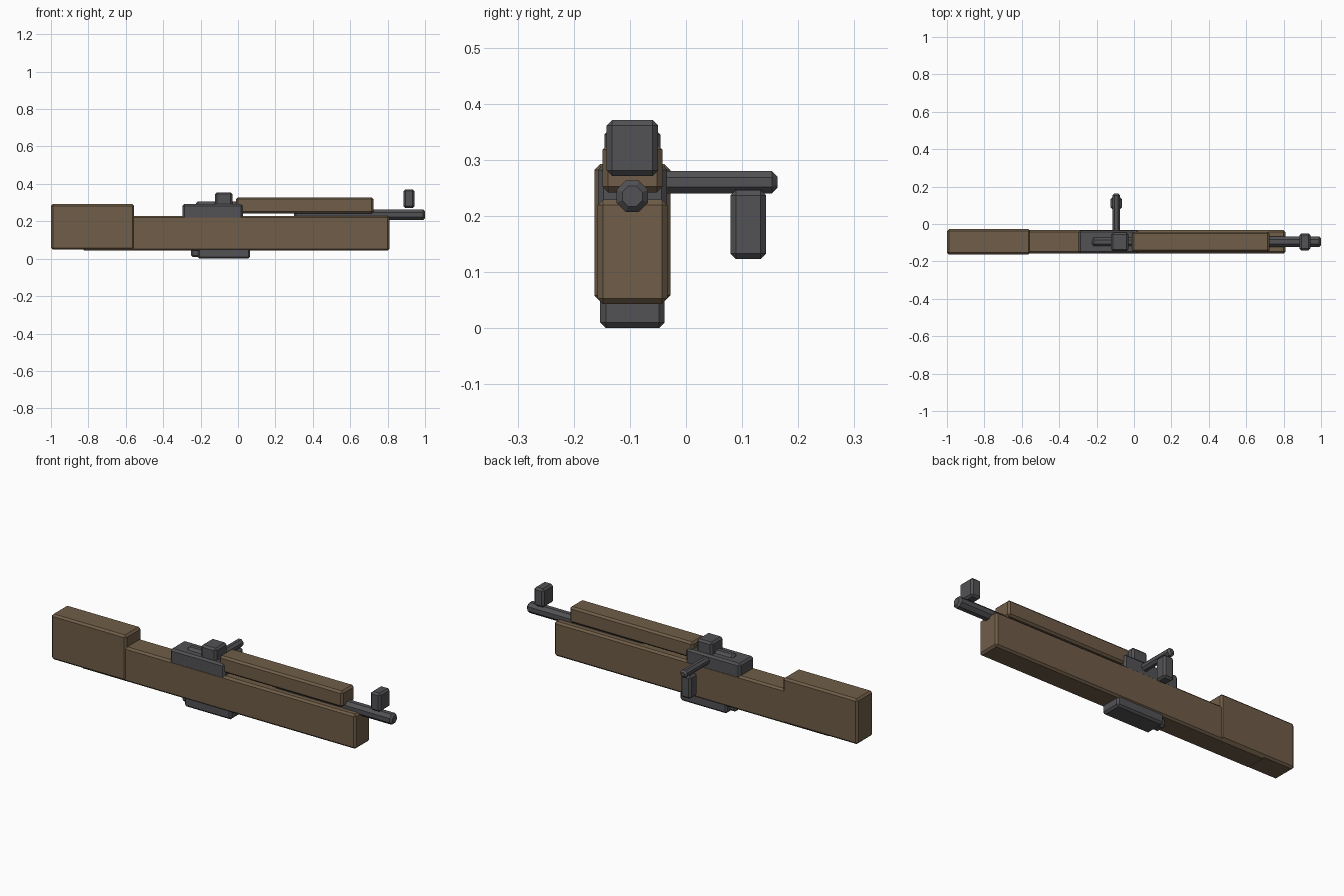
import bpy, bmesh, math
from mathutils import Matrix

if "Cube" in bpy.data.objects:
    bpy.data.objects.remove(bpy.data.objects["Cube"])

YC = -0.0955  # centre line of the long body
BEVEL = 0.01


def material(name, color):
    m = bpy.data.materials.new(name)
    m.diffuse_color = color
    m.use_nodes = True
    m.node_tree.nodes["Principled BSDF"].inputs["Base Color"].default_value = m.diffuse_color
    return m


wood = material("wood", (0.16, 0.11, 0.065, 1))
steel = material("dark_steel", (0.085, 0.085, 0.092, 1))


def finish(name, bm, mat, bevel_edges):
    bmesh.ops.bevel(bm, geom=bevel_edges, offset=BEVEL, segments=1,
                    profile=0.5, affect='EDGES')
    bmesh.ops.recalc_face_normals(bm, faces=bm.faces[:])
    mesh = bpy.data.meshes.new(name)
    bm.to_mesh(mesh)
    bm.free()
    mesh.materials.append(mat)
    ob = bpy.data.objects.new(name, mesh)
    bpy.context.collection.objects.link(ob)
    return ob


def box(name, x, y, z, mat):
    """Chamfered box from (min, max) ranges."""
    bm = bmesh.new()
    size = [r[1] - r[0] for r in (x, y, z)]
    mid = [(r[1] + r[0]) / 2 for r in (x, y, z)]
    bmesh.ops.create_cube(bm, size=1, matrix=Matrix.Translation(mid) @ Matrix.Diagonal((*size, 1)))
    return finish(name, bm, mat, bm.edges[:])


def rod(name, axis, start, end, a, b, half, mat):
    """Octagonal rod along x or y, flats up, with chamfered ends."""
    bm = bmesh.new()
    r = half / math.cos(math.pi / 8)
    mid = (start + end) / 2
    if axis == 'X':
        turn, pos = Matrix.Rotation(math.pi / 2, 4, 'Y'), (mid, a, b)
    else:
        turn, pos = Matrix.Rotation(math.pi / 2, 4, 'X'), (a, mid, b)
    bmesh.ops.create_cone(bm, cap_ends=True, segments=8, radius1=r, radius2=r, depth=end - start,
                          matrix=Matrix.Translation(pos) @ turn @ Matrix.Rotation(math.pi / 8, 4, 'Z'))
    # chamfer only the cap outlines
    caps = [e for e in bm.edges if any(len(f.verts) == 8 for f in e.link_faces)]
    return finish(name, bm, mat, caps)


def centred(half):
    return (YC - half, YC + half)


# Wooden furniture
box("butt_stock", (-1.0, -0.555), centred(0.0675), (0.048, 0.292), wood)
box("main_stock", (-0.83, 0.81), centred(0.0625), (0.043, 0.229), wood)
box("upper_handguard", (-0.01, 0.725), centred(0.0535), (0.242, 0.328), wood)

# Receiver and the pieces around it
box("receiver", (-0.297, 0.027), centred(0.0615), (0.19, 0.292), steel)
box("magazine_plate", (-0.215, 0.065), centred(0.0575), (0.0, 0.09), steel)
box("trigger_guard", (-0.25, -0.12), centred(0.03), (0.008, 0.07), steel)
box("rear_sight", (-0.122, -0.03), centred(0.05), (0.26, 0.355), steel)
rod("bolt_body", 'X', -0.225, 0.12, YC, 0.28, 0.025, steel)

# Barrel and front sight
rod("barrel", 'X', 0.3, 1.0, YC, 0.235, 0.028, steel)
box("front_sight", (0.885, 0.943), centred(0.046), (0.271, 0.371), steel)

# Side handle
rod("bolt_handle", 'Y', -0.08, 0.163, -0.095, 0.26, 0.02, steel)
box("handle_grip", (-0.125, -0.065), (0.079, 0.143), (0.123, 0.246), steel)
